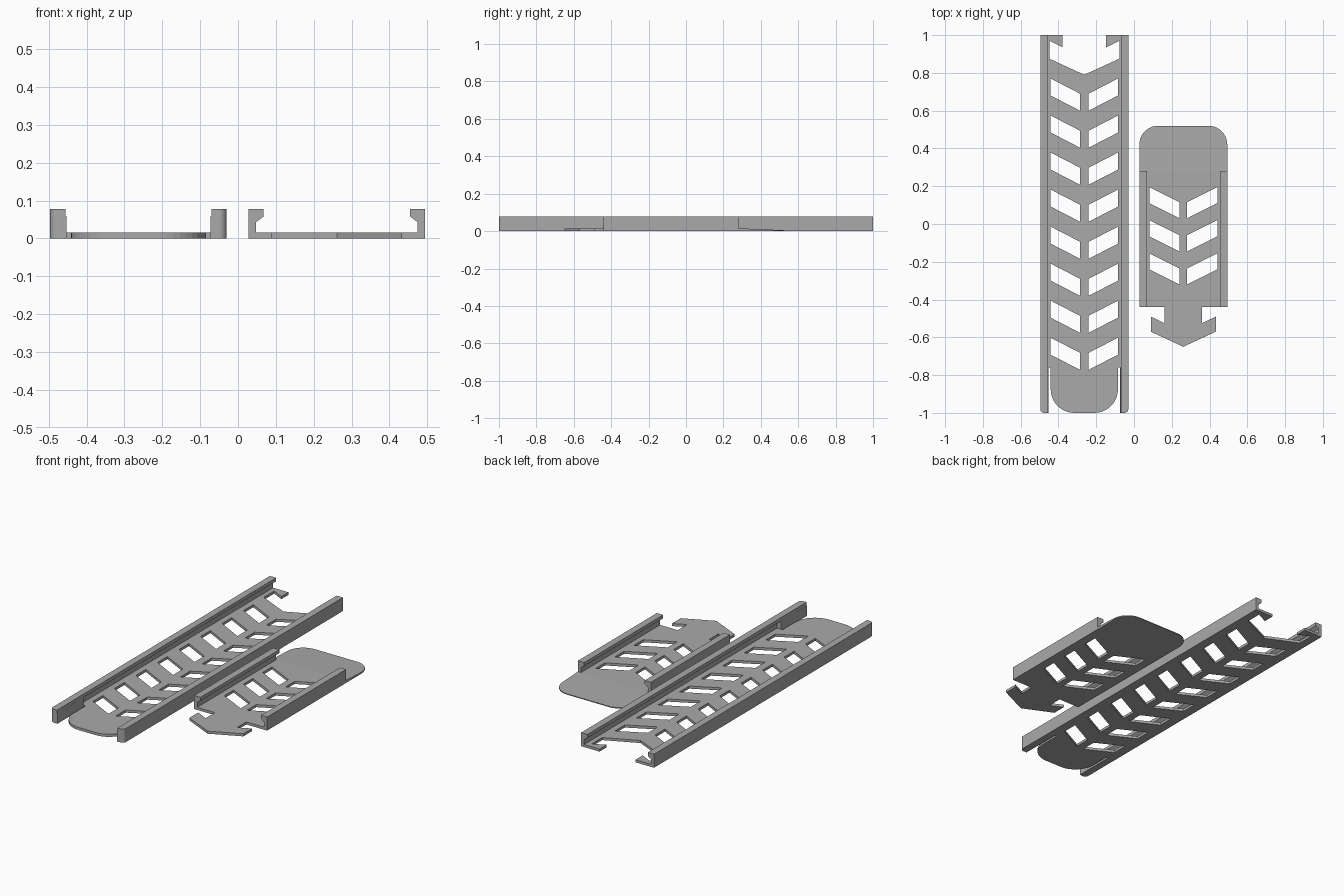
import bpy, bmesh, math

cube = bpy.data.objects.get("Cube")
if cube:
    bpy.data.objects.remove(cube, do_unlink=True)

grey = bpy.data.materials.new("plain grey")
grey.use_nodes = True
colour = (0.4, 0.4, 0.4, 1)
grey.diffuse_color = colour
grey.node_tree.nodes["Principled BSDF"].inputs["Base Color"].default_value = colour

HALF = 0.233      # half width of each piece
WALL = 0.02       # rail wall
LIP = 0.04        # rail lip
FLOOR = 0.015     # floor thickness
TOP = 0.078       # rail height
INNER = HALF - WALL


def add_mesh(name, mesh):
    mesh.materials.clear()
    mesh.materials.append(grey)
    ob = bpy.data.objects.new(name, mesh)
    bpy.context.collection.objects.link(ob)
    return ob


def mirrored(half):
    """Close a half outline by mirroring it over x = 0."""
    return half + [(-x, y) for x, y in reversed(half) if x > 0]


def arc(cx, cy, r, start, end, steps=10):
    angles = [math.radians(start + (end - start) * i / steps) for i in range(steps + 1)]
    return [(cx + r * math.cos(a), cy + r * math.sin(a)) for a in angles]


def plate(name, loops, cx):
    """Flat floor with cut-outs, from an outline and its hole loops."""
    cu = bpy.data.curves.new(name, 'CURVE')
    cu.dimensions = '2D'
    cu.fill_mode = 'BOTH'
    cu.extrude = FLOOR / 2
    for loop in loops:
        sp = cu.splines.new('POLY')
        sp.points.add(len(loop) - 1)
        for p, (x, y) in zip(sp.points, loop):
            p.co = (x + cx, y, 0, 1)
        sp.use_cyclic_u = True
    tmp = bpy.data.objects.new(name + "_outline", cu)
    bpy.context.collection.objects.link(tmp)
    dg = bpy.context.evaluated_depsgraph_get()
    mesh = bpy.data.meshes.new_from_object(tmp.evaluated_get(dg))
    bpy.data.objects.remove(tmp, do_unlink=True)
    bm = bmesh.new()
    bm.from_mesh(mesh)
    bmesh.ops.remove_doubles(bm, verts=bm.verts, dist=1e-5)
    bmesh.ops.translate(bm, verts=bm.verts, vec=(0, 0, FLOOR / 2))
    bmesh.ops.recalc_face_normals(bm, faces=bm.faces)
    for f in bm.faces:
        f.smooth = False
    bm.to_mesh(mesh)
    bm.free()
    return add_mesh(name, mesh)


def prism(name, points, offset, round_outer=None):
    """Sweep a closed 3D polygon by an offset, optionally rounding one upright edge."""
    bm = bmesh.new()
    face = bm.faces.new([bm.verts.new(p) for p in points])
    ext = bmesh.ops.extrude_face_region(bm, geom=[face], use_keep_orig=True)
    bmesh.ops.translate(bm, vec=offset,
                        verts=[v for v in ext["geom"] if isinstance(v, bmesh.types.BMVert)])
    if round_outer:
        x, y, r = round_outer
        edges = [e for e in bm.edges
                 if all(abs(v.co.x - x) < 1e-4 and abs(v.co.y - y) < 1e-4 for v in e.verts)]
        bmesh.ops.bevel(bm, geom=edges, offset=r, segments=6, profile=0.5, affect='EDGES')
    bmesh.ops.recalc_face_normals(bm, faces=bm.faces)
    mesh = bpy.data.meshes.new(name)
    bm.to_mesh(mesh)
    bm.free()
    return add_mesh(name, mesh)


def rail(name, cx, side, y0, y1, wall=WALL, rounding=0):
    """Upright wall with an inward lip on a sloped underside."""
    lip = HALF - LIP
    inner = HALF - wall
    section = [(HALF, 0), (HALF, TOP), (lip, TOP), (lip, 0.058),
               (inner, 0.058 - (inner - lip) * 0.75), (inner, 0)]
    pts = [(cx + side * x, y0, z) for x, z in section]
    corner = (cx + side * HALF, y0, rounding) if rounding else None
    prism(name, pts, (0, y1 - y0, 0), corner)


def chevron_holes(count, first, pitch, inner, outer, height, drop):
    """Mirrored pairs of slanted windows."""
    holes = []
    for i in range(count):
        y = first - pitch * i
        for s in (1, -1):
            holes.append([(s * outer, y), (s * inner, y - drop),
                          (s * inner, y - drop - height), (s * outer, y - height)])
    return holes


SIDES = (("left", 1), ("right", -1))

# Long piece: floor with hooked back end and rounded tongue
LONG_X = -0.263
TONGUE = 0.178
long_half = [(0, 0.79), (0.185, 0.875), (0.185, 0.97), (0.115, 0.935), (0.115, 1),
             (INNER, 1), (INNER, -0.76), (TONGUE, -0.76)]
long_half += arc(TONGUE - 0.125, -0.875, 0.125, 0, -90)
plate("long_floor",
      [mirrored(long_half)] + chevron_holes(8, 0.77, 0.196, 0.023, TONGUE, 0.09, 0.08), LONG_X)

# Long piece: rails and their free front arms
for label, s in SIDES:
    rail(label + "_long_rail", LONG_X, s, -0.76, 1)
    rail(label + "_long_front_arm", LONG_X, s, -1, -0.76, LIP + 0.003, 0.02)

# Short piece: floor with arrow-shaped connector
SHORT_X = 0.261
RAMP_Y, BACK_Y, FRONT_Y = 0.28, 0.52, -0.44
short_half = [(0, RAMP_Y), (INNER, RAMP_Y), (INNER, FRONT_Y), (0.1, FRONT_Y),
              (0.1, -0.525), (0.172, -0.49), (0.172, -0.57), (0, -0.65)]
plate("short_floor",
      [mirrored(short_half)] + chevron_holes(3, 0.195, 0.175, 0.02, 0.18, 0.085, 0.08), SHORT_X)

# Short piece: rails
for label, s in SIDES:
    rail(label + "_short_rail", SHORT_X, s, FRONT_Y, RAMP_Y)

# Short piece: rounded ramp thinning toward the back
ramp_half = [(HALF, RAMP_Y)] + arc(HALF - 0.1, BACK_Y - 0.1, 0.1, 0, 90)
ramp = prism("short_ramp", [(SHORT_X + x, y, 0) for x, y in mirrored(ramp_half)], (0, 0, FLOOR))
for v in ramp.data.vertices:
    if v.co.z > FLOOR / 2:
        v.co.z = FLOOR - 0.01 * (v.co.y - RAMP_Y) / (BACK_Y - RAMP_Y)
